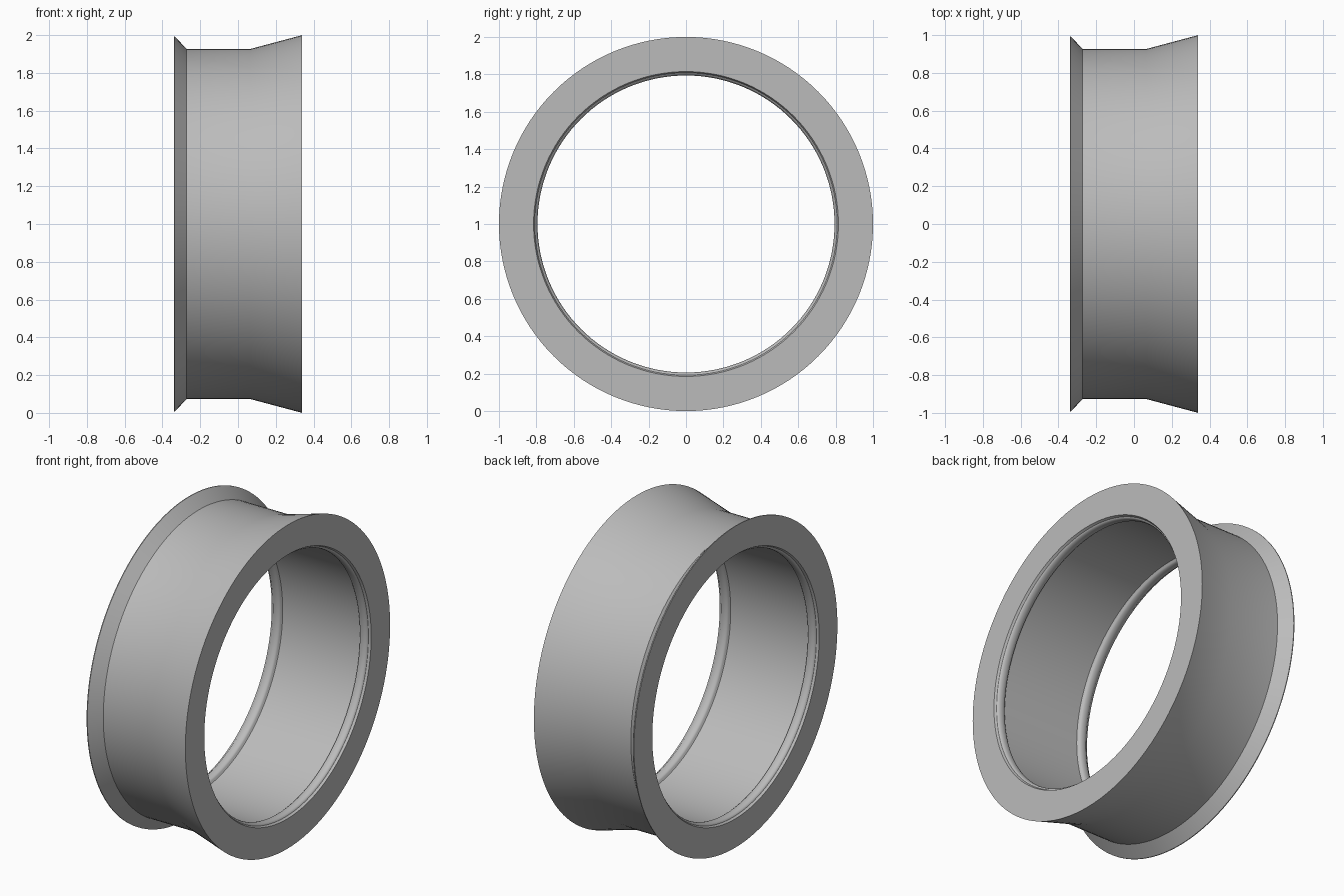
import bpy
import bmesh
from math import cos, sin, pi, radians

SEGMENTS = 128
HALF = 0.34      # half of the ring's width
BORE = 0.815     # radius of the inner wall

cube = bpy.data.objects.get("Cube")
if cube:
    bpy.data.objects.remove(cube, do_unlink=True)

# Single plain metal colour
grey = bpy.data.materials.new("plain grey")
grey.use_nodes = True
colour = (0.5, 0.5, 0.5, 1)
grey.diffuse_color = colour
grey.node_tree.nodes["Principled BSDF"].inputs["Base Color"].default_value = colour

# Outer wall: thin lip, steep flange, flat band, flared side
outer = [(-HALF, 0.993), (-HALF + 0.005, 0.993), (-0.272, 0.927),
         (0.066, 0.927), (HALF, 1.0)]


def bead(side):
    """Rounded ridge inside one mouth, listed from the mouth inward."""
    points = [(side * HALF, BORE), (side * (HALF - 0.012), BORE - 0.006)]
    for i in range(9):
        a = pi * i / 8
        points.append((side * (HALF - 0.042 + 0.028 * cos(a)),
                       BORE - 0.007 - 0.014 * sin(a)))
    points.append((side * (HALF - 0.075), BORE))
    return points


profile = outer + bead(1) + bead(-1)[::-1]

# Spin the closed profile around the x axis
bm = bmesh.new()
rings = []
for s in range(SEGMENTS):
    a = 2 * pi * s / SEGMENTS
    rings.append([bm.verts.new((x, r * cos(a), 1 + r * sin(a))) for x, r in profile])
n = len(profile)
for s in range(SEGMENTS):
    here, there = rings[s], rings[(s + 1) % SEGMENTS]
    for i in range(n):
        j = (i + 1) % n
        bm.faces.new((here[i], here[j], there[j], there[i]))
bmesh.ops.recalc_face_normals(bm, faces=bm.faces)
mesh = bpy.data.meshes.new("rim_ring")
bm.to_mesh(mesh)
bm.free()
mesh.materials.append(grey)

ring = bpy.data.objects.new("rim_ring", mesh)
bpy.context.collection.objects.link(ring)
bpy.ops.object.select_all(action="DESELECT")
ring.select_set(True)
bpy.context.view_layer.objects.active = ring
bpy.ops.object.shade_smooth_by_angle(angle=radians(35))
